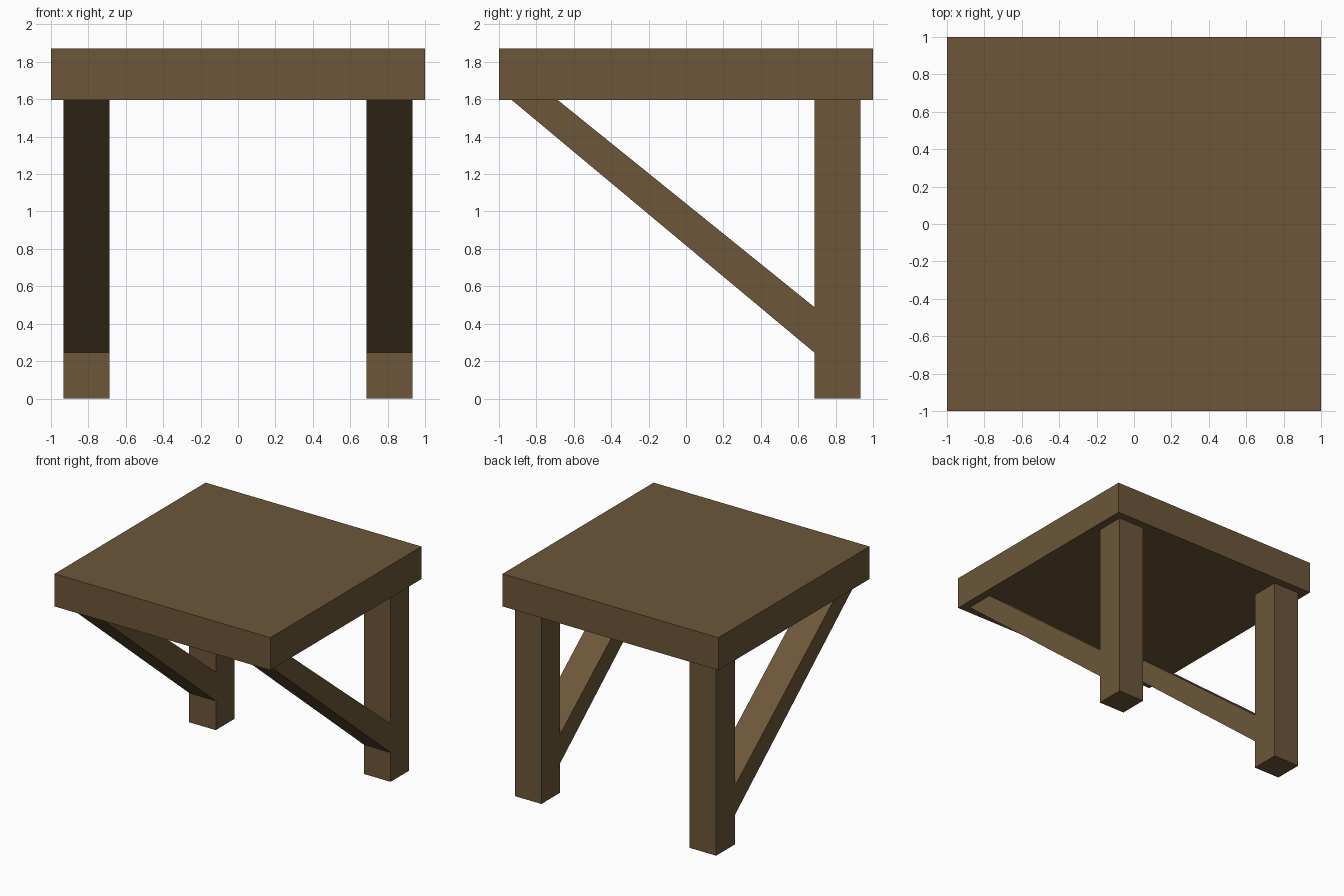
import bpy
import bmesh

if "Cube" in bpy.data.objects:
    bpy.data.objects.remove(bpy.data.objects["Cube"])

wood = bpy.data.materials.new("brown wood")
wood.diffuse_color = (0.15, 0.094, 0.041, 1)
wood.use_nodes = True
wood.node_tree.nodes["Principled BSDF"].inputs["Base Color"].default_value = wood.diffuse_color

TOP, UNDER = 1.87, 1.597      # tabletop heights
IN, OUT = 0.687, 0.933        # inner and outer faces of the legs


def extrude_profile(name, profile, x0, x1):
    """Solid made by sweeping a (y, z) profile from x0 to x1."""
    bm = bmesh.new()
    face = bm.faces.new([bm.verts.new((x0, y, z)) for y, z in profile])
    swept = bmesh.ops.extrude_face_region(bm, geom=[face])["geom"]
    verts = [v for v in swept if isinstance(v, bmesh.types.BMVert)]
    bmesh.ops.translate(bm, verts=verts, vec=(x1 - x0, 0, 0))
    bmesh.ops.recalc_face_normals(bm, faces=bm.faces)
    mesh = bpy.data.meshes.new(name)
    bm.to_mesh(mesh)
    bm.free()
    mesh.materials.append(wood)
    obj = bpy.data.objects.new(name, mesh)
    bpy.context.collection.objects.link(obj)
    return obj


# Square slab
extrude_profile("tabletop", [(-1, UNDER), (1, UNDER), (1, TOP), (-1, TOP)], -1, 1)

# Back legs, each with a diagonal brace up to the front edge
for side, x0, x1 in (("left", -OUT, -IN), ("right", IN, OUT)):
    extrude_profile(side + "_leg",
                    [(IN, 0), (OUT, 0), (OUT, UNDER), (IN, UNDER)], x0, x1)
    extrude_profile(side + "_brace",
                    [(-OUT, UNDER), (IN, 0.245), (IN, 0.488), (-IN, UNDER)], x0, x1)
